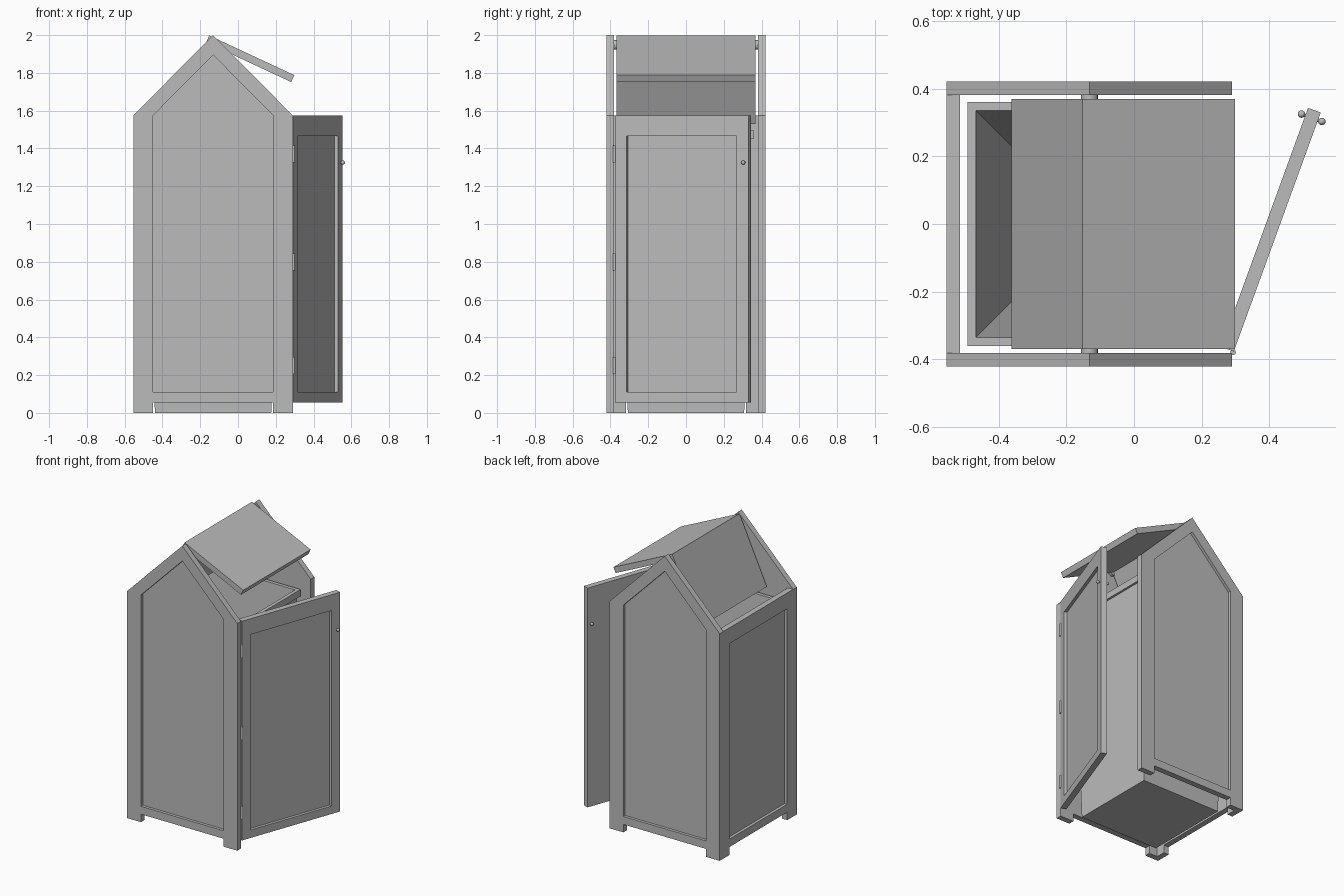
import bpy, bmesh
from math import radians, sin, cos
from mathutils import Matrix, Vector

cube = bpy.data.objects.get("Cube")
if cube:
    bpy.data.objects.remove(cube, do_unlink=True)

grey = bpy.data.materials.new("plain grey")
grey.use_nodes = True
grey.diffuse_color = (0.5, 0.5, 0.5, 1)
grey.node_tree.nodes["Principled BSDF"].inputs["Base Color"].default_value = (0.5, 0.5, 0.5, 1)

MID_X = -0.132      # centre line of the cabinet
THICK = 0.04        # board thickness
FOOT = 0.055        # height of the feet
EAVES = 1.575
HALF = 0.422        # half width of the cabinet


def finish(name, bm, matrix=Matrix()):
    bmesh.ops.recalc_face_normals(bm, faces=bm.faces)
    mesh = bpy.data.meshes.new(name)
    bm.to_mesh(mesh)
    bm.free()
    mesh.materials.append(grey)
    obj = bpy.data.objects.new(name, mesh)
    obj.matrix_world = matrix
    bpy.context.collection.objects.link(obj)
    return obj


def bridge(bm, loops):
    """Join matching vertex loops in order with quads."""
    for a, b in zip(loops, loops[1:]):
        for i in range(len(a)):
            j = (i + 1) % len(a)
            bm.faces.new((a[i], a[j], b[j], b[i]))


def lofted(bm, rings):
    """Closed solid through a list of rings of points."""
    loops = [[bm.verts.new(p) for p in ring] for ring in rings]
    bridge(bm, loops)
    bm.faces.new(loops[0])
    bm.faces.new(loops[-1])


def rect(u0, u1, v0, v1):
    return [(u0, v0), (u1, v0), (u1, v1), (u0, v1)]


def panel(name, outer, inner, place, feet=()):
    """Framed board: outline, recessed field on its outer side, optional feet."""
    bm = bmesh.new()
    flat = lambda pts, w: [(u, v, w) for u, v in pts]
    lofted(bm, [flat(outer, -THICK), flat(outer, 0), flat(inner, 0), flat(inner, -THICK / 2)])
    for u0, u1 in feet:
        foot = rect(u0, u1, 0, FOOT)
        lofted(bm, [flat(foot, -THICK), flat(foot, 0)])
    return finish(name, bm, place)


def upright(x, y, turn):
    """Stand a flat board up and turn it about the vertical."""
    return (Matrix.Translation((x, y, 0)) @ Matrix.Rotation(radians(turn), 4, "Z")
            @ Matrix.Rotation(radians(90), 4, "X"))


def rod(name, centre, radius, length, axis="Z", turn=0):
    bm = bmesh.new()
    bmesh.ops.create_cone(bm, cap_ends=True, segments=20, radius1=radius, radius2=radius, depth=length)
    rot = Matrix.Rotation(radians(90), 4, axis) if axis != "Z" else Matrix()
    obj = finish(name, bm, Matrix.Translation(centre) @ Matrix.Rotation(radians(turn), 4, "Z") @ rot)
    smooth(obj)


def smooth(obj):
    bpy.ops.object.select_all(action="DESELECT")
    obj.select_set(True)
    bpy.context.view_layer.objects.active = obj
    bpy.ops.object.shade_smooth_by_angle(angle=radians(40))


# Gable ends
FIELD = 0.317
gable = rect(-HALF, HALF, FOOT, EAVES)
gable.insert(3, (0, 2.0))
field = rect(-FIELD, FIELD, 0.11, EAVES)
field.insert(3, (0, 1.895))
feet = [(-HALF, -FIELD), (FIELD, HALF)]
panel("front_gable", gable, field, upright(MID_X, -HALF, 0), feet)
panel("back_gable", gable, field, upright(MID_X, HALF, 180), feet)

# Fixed side wall
SIDE = HALF - THICK
panel("side_wall", rect(-SIDE, SIDE, FOOT, EAVES), rect(-FIELD, FIELD, 0.11, 1.465),
      upright(MID_X - HALF, 0, -90), [(-SIDE, -FIELD), (FIELD, SIDE)])

# Open door with hinges and knobs
SWING = 20
HINGE = Vector((0.295, -0.377, 0))
DOOR = 0.752
panel("door", rect(0, DOOR, FOOT, EAVES), rect(0.066, DOOR - 0.066, 0.11, 1.465),
      upright(HINGE.x, HINGE.y, 90 - SWING))
for i, z in enumerate((0.25, 0.8, 1.37)):
    rod(f"hinge_{i + 1}", (HINGE.x - 0.002, HINGE.y - 0.002, z), 0.008, 0.09)

along = Vector((sin(radians(SWING)), cos(radians(SWING)), 0))
out = Vector((along.y, -along.x, 0))
for side, offset in (("outer", 0.012), ("inner", -THICK - 0.012)):
    centre = HINGE + along * 0.728 + out * offset + Vector((0, 0, 1.325))
    rod(f"{side}_knob_stem", centre - out * (0.006 if offset > 0 else -0.006), 0.005, 0.016, "Y", -SWING)
    bm = bmesh.new()
    bmesh.ops.create_uvsphere(bm, u_segments=16, v_segments=10, radius=0.011)
    smooth(finish(f"{side}_knob", bm, Matrix.Translation(centre)))

# Tilted roof: two boards at a right angle, turned open about the pivot
TILT = radians(25)
SPAN = 0.497
ROOF_Y = 0.369
ridge = Vector((-0.152, 0, 1.998))
right = Vector((cos(TILT), 0, -sin(TILT)))
left = Vector((-sin(TILT), 0, -cos(TILT)))
profile = [ridge, ridge + right * SPAN, ridge + right * SPAN + left * THICK,
           ridge + (right + left) * THICK,
           ridge + left * SPAN + right * THICK, ridge + left * SPAN]
bm = bmesh.new()
lofted(bm, [[p + Vector((0, y, 0)) for p in profile] for y in (-ROOF_Y, ROOF_Y)])
finish("tilting_roof", bm)
for name, y in (("front_pivot", -0.375), ("back_pivot", 0.375)):
    rod(name, (MID_X, y, 1.948), 0.025, 0.03, "X")

# Inner bin: tapered outside, rolled rim, narrowing inside
bm = bmesh.new()
rings = [(0.308, 0.0), (0.345, 1.45), (0.36, 1.45), (0.36, 1.496), (0.335, 1.496), (0.2, 0.03)]
lofted(bm, [[(MID_X + u, v, z) for u, v in rect(-h, h, -h, h)] for h, z in rings])
finish("inner_bin", bm)
